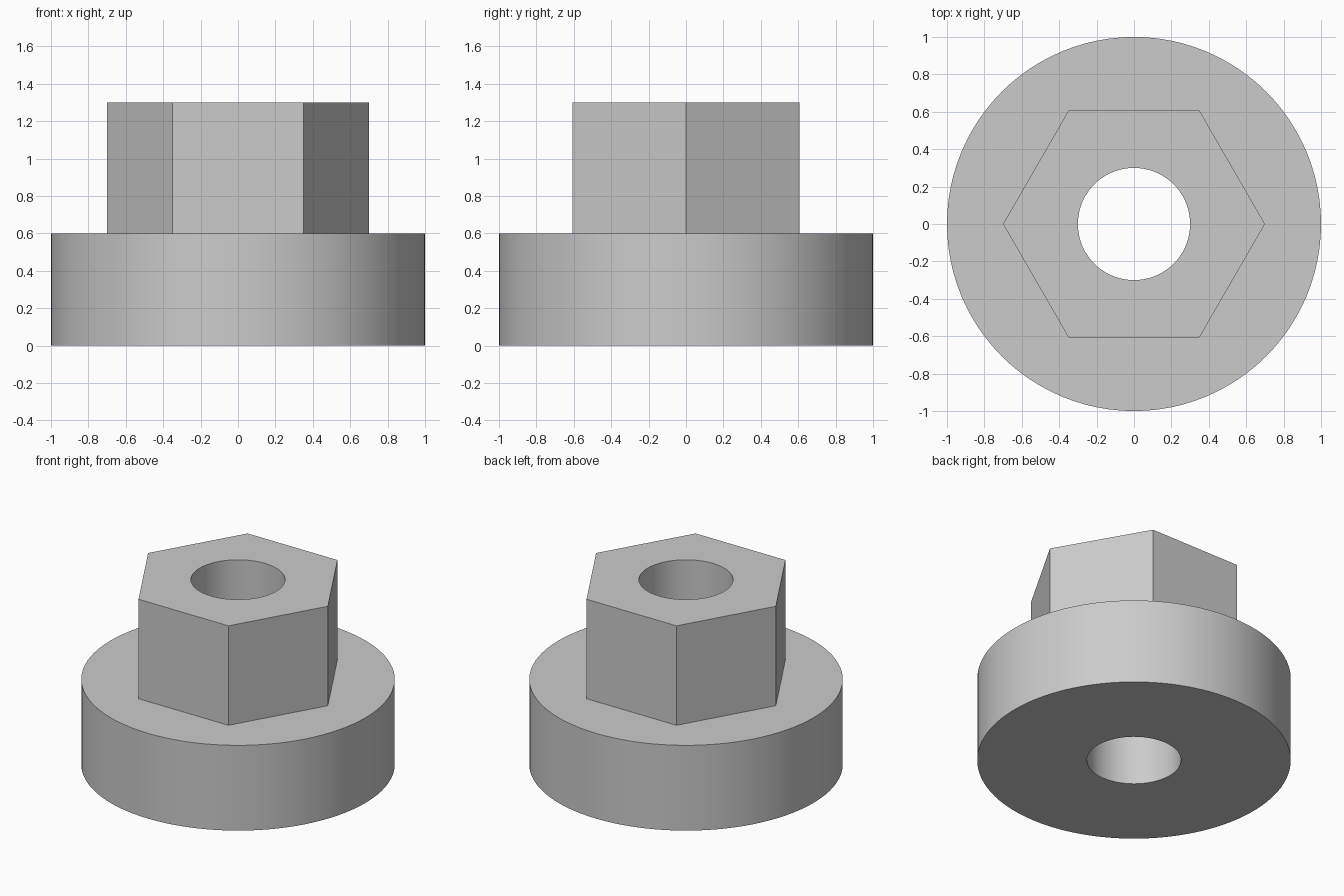
import bpy
import bmesh
from math import cos, pi, radians, sin

cube = bpy.data.objects.get("Cube")
if cube:
    bpy.data.objects.remove(cube, do_unlink=True)

SEGMENTS = 96  # multiple of six, so hexagon corners fall on vertices
BORE, HEX, FLANGE = 0.30, 0.70, 1.0
SHOULDER, TOP = 0.60, 1.30

# Plain grey material
grey = bpy.data.materials.new("Plain grey")
grey.use_nodes = True
colour = (0.6, 0.6, 0.6, 1)
grey.diffuse_color = colour
grey.node_tree.nodes["Principled BSDF"].inputs["Base Color"].default_value = colour


def circle(radius):
    return lambda angle: radius


def hexagon(radius):
    # Distance to the hexagon's side at a given angle
    return lambda angle: radius * cos(pi / 6) / cos(angle % (pi / 3) - pi / 6)


def add_ring(bm, outline, z):
    ring = []
    for i in range(SEGMENTS):
        a = 2 * pi * i / SEGMENTS
        r = outline(a)
        ring.append(bm.verts.new((r * cos(a), r * sin(a), z)))
    return ring


# Round flange, hexagonal collar and through bore as one closed solid
sections = [
    (circle(BORE), 0),
    (circle(FLANGE), 0),
    (circle(FLANGE), SHOULDER),
    (hexagon(HEX), SHOULDER),
    (hexagon(HEX), TOP),
    (circle(BORE), TOP),
]
bm = bmesh.new()
rings = [add_ring(bm, outline, z) for outline, z in sections]
for k, lower in enumerate(rings):
    upper = rings[(k + 1) % len(rings)]
    for i in range(SEGMENTS):
        j = (i + 1) % SEGMENTS
        bm.faces.new((lower[i], lower[j], upper[j], upper[i]))
bmesh.ops.recalc_face_normals(bm, faces=bm.faces)

mesh = bpy.data.meshes.new("flanged_hex_collar")
bm.to_mesh(mesh)
bm.free()
mesh.materials.append(grey)
collar = bpy.data.objects.new("flanged_hex_collar", mesh)
bpy.context.collection.objects.link(collar)

# Smooth round walls, crisp edges
bpy.ops.object.select_all(action="DESELECT")
collar.select_set(True)
bpy.context.view_layer.objects.active = collar
bpy.ops.object.shade_smooth_by_angle(angle=radians(30))
